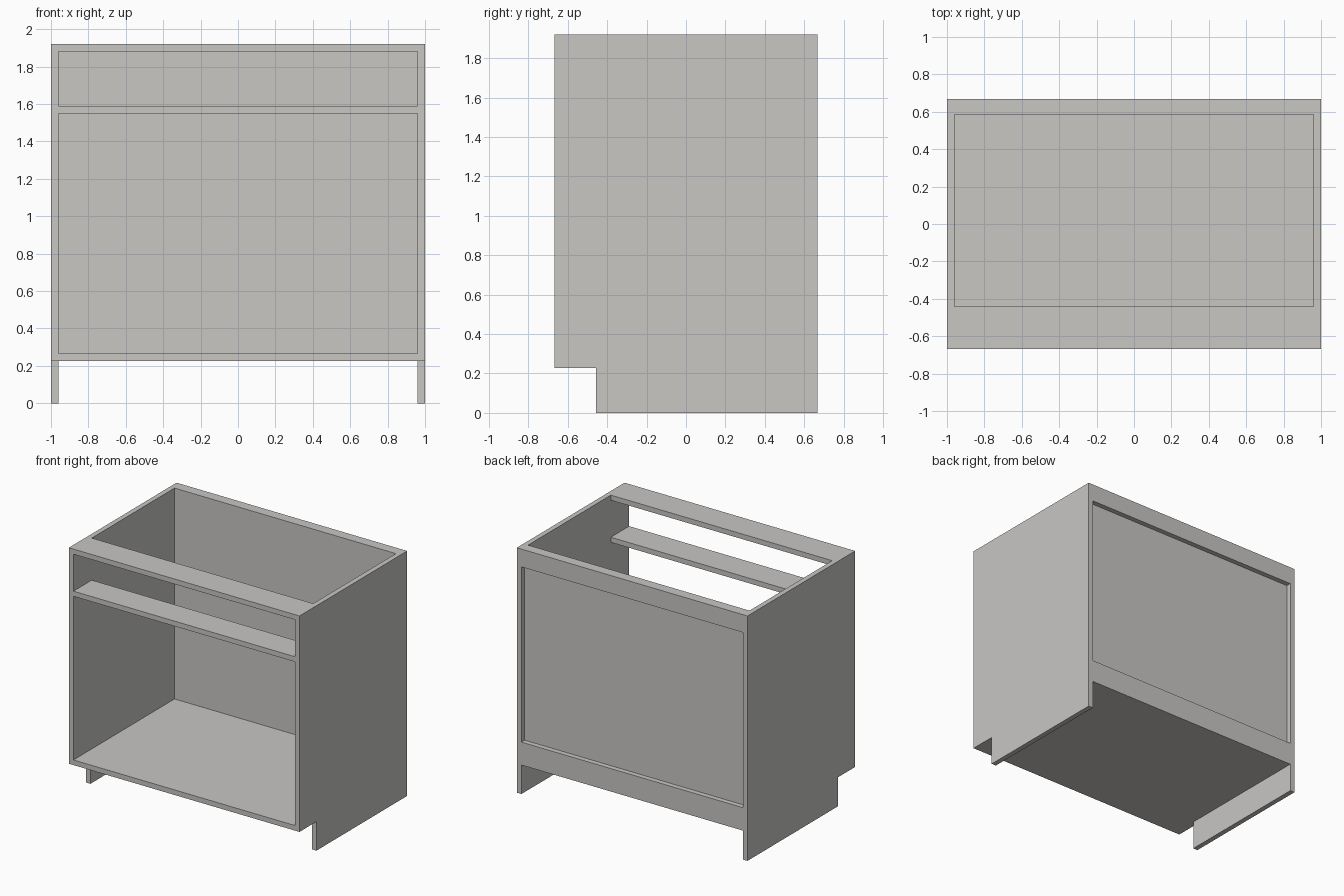
import bpy, bmesh

if "Cube" in bpy.data.objects:
    bpy.data.objects.remove(bpy.data.objects["Cube"])

# One plain board colour
board = bpy.data.materials.new("pale grey board")
board.diffuse_color = (0.58, 0.57, 0.55, 1)
board.use_nodes = True
board.node_tree.nodes["Principled BSDF"].inputs["Base Color"].default_value = board.diffuse_color

W, D, H, T = 1.0, 0.667, 1.92, 0.04    # half width, half depth, height, board thickness
FLOOR = 0.227                          # underside of the cabinet floor
KICK = -0.457                          # front of the toe-kick recess
INNER = W - T


def finish(name, bm):
    bmesh.ops.recalc_face_normals(bm, faces=bm.faces)
    mesh = bpy.data.meshes.new(name)
    bm.to_mesh(mesh)
    bm.free()
    mesh.materials.append(board)
    obj = bpy.data.objects.new(name, mesh)
    bpy.context.collection.objects.link(obj)
    return obj


def prism(name, profile, x0, x1):
    """Extrude a (y, z) profile from x0 to x1."""
    bm = bmesh.new()
    face = bm.faces.new([bm.verts.new((x0, y, z)) for y, z in profile])
    ext = bmesh.ops.extrude_face_region(bm, geom=[face])
    verts = [v for v in ext["geom"] if isinstance(v, bmesh.types.BMVert)]
    bmesh.ops.translate(bm, verts=verts, vec=(x1 - x0, 0, 0))
    return finish(name, bm)


def plank(name, y0, y1, z0, z1):
    """Board spanning between the two side panels."""
    return prism(name, [(y0, z0), (y1, z0), (y1, z1), (y0, z1)], -INNER, INNER)


# Side panels with toe-kick notch
side = [(KICK, 0), (D, 0), (D, H), (-D, H), (-D, FLOOR), (KICK, FLOOR)]
prism("side_panel_left", side, -W, -INNER)
prism("side_panel_right", side, INNER, W)

# Cabinet floor
plank("floor_panel", -D, D, FLOOR, FLOOR + T)

# Front rails: top, and the one below the drawer opening
for name, top in (("front_top_rail", H), ("drawer_rail", 1.59)):
    plank(name, -D, -0.44, top - T, top)

# Back panel, inset behind the side edges
plank("back_panel", 0.585, D - T, FLOOR + T, H)

# Back rails, flush with the side edges
plank("back_top_rail", D - T, D, H - 0.14, H)
plank("back_bottom_rail", D - T, D, FLOOR + T, FLOOR + T + 0.14)
